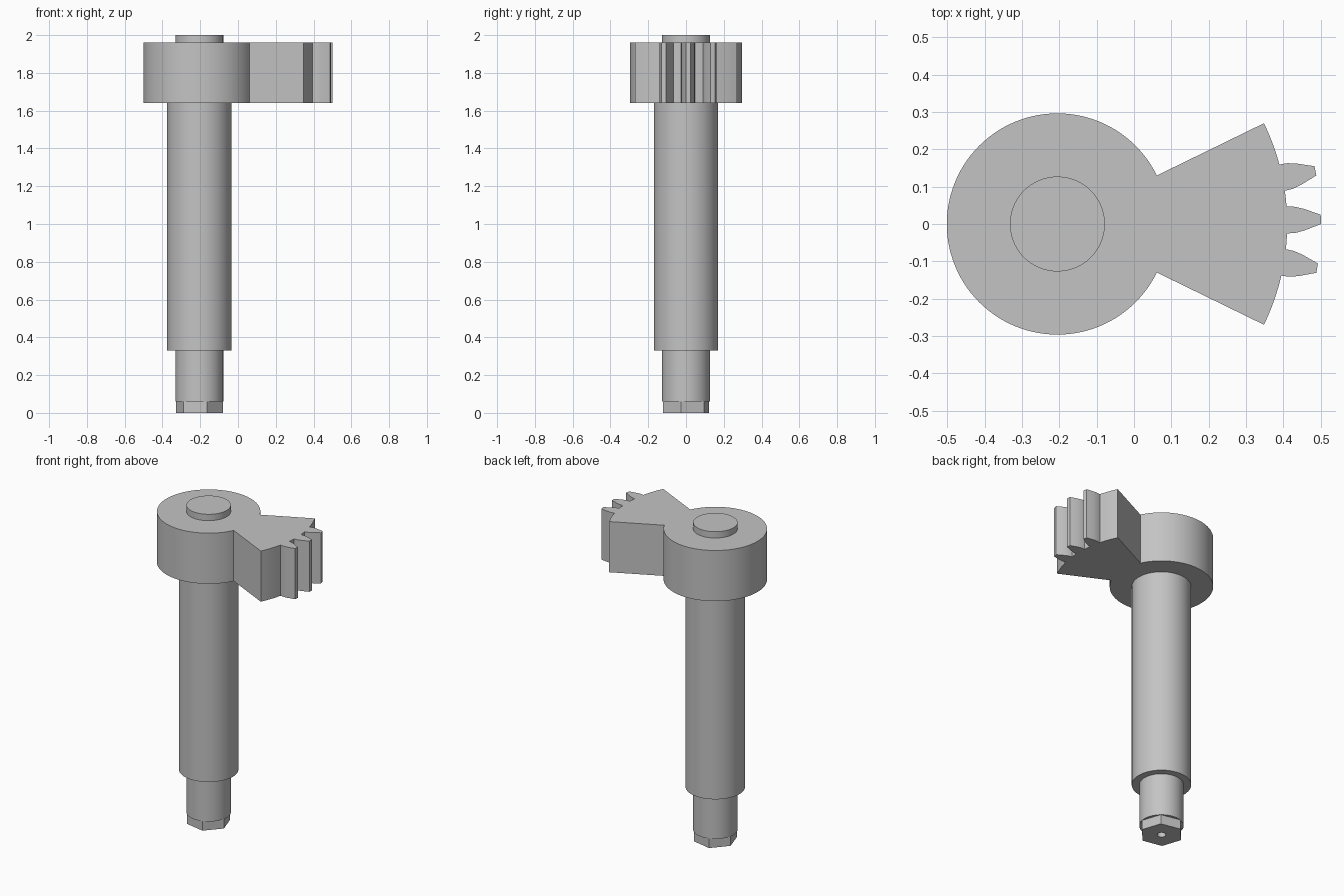
import bpy
import bmesh
from math import sin, cos, radians, pi

if "Cube" in bpy.data.objects:
    bpy.data.objects.remove(bpy.data.objects["Cube"], do_unlink=True)

AXIS_X = -0.205

steel = bpy.data.materials.new("plain grey")
steel.use_nodes = True
GREY = (0.55, 0.55, 0.55, 1)
steel.diffuse_color = GREY
steel.node_tree.nodes["Principled BSDF"].inputs["Base Color"].default_value = GREY


def polar(radius, angle):
    return radius * cos(angle), radius * sin(angle)


def arc(radius, start, end, steps):
    return [polar(radius, start + (end - start) * i / steps) for i in range(steps + 1)]


def finish(name, bm):
    """Turn a bmesh into a shaded object placed on the shaft axis."""
    bmesh.ops.remove_doubles(bm, verts=bm.verts, dist=1e-5)
    bmesh.ops.recalc_face_normals(bm, faces=bm.faces)
    mesh = bpy.data.meshes.new(name)
    bm.to_mesh(mesh)
    bm.free()
    mesh.materials.append(steel)
    obj = bpy.data.objects.new(name, mesh)
    obj.location.x = AXIS_X
    bpy.context.collection.objects.link(obj)
    bpy.ops.object.select_all(action="DESELECT")
    obj.select_set(True)
    bpy.context.view_layer.objects.active = obj
    bpy.ops.object.shade_smooth_by_angle(angle=radians(20))
    return obj


def prism(name, loops, z0, z1):
    """Extrude an outline upward; any further loops become holes."""
    bm = bmesh.new()
    edges = []
    for loop in loops:
        verts = [bm.verts.new((x, y, z0)) for x, y in loop]
        edges += [bm.edges.new((verts[i - 1], verts[i])) for i in range(len(verts))]
    if len(loops) == 1:
        faces = [bm.faces.new(verts)]
    else:
        filled = bmesh.ops.triangle_fill(bm, edges=edges, use_beauty=True)
        faces = [f for f in filled["geom"] if isinstance(f, bmesh.types.BMFace)]
    top = bmesh.ops.extrude_face_region(bm, geom=faces, use_keep_orig=True)["geom"]
    bmesh.ops.translate(bm, vec=(0, 0, z1 - z0),
                        verts=[v for v in top if isinstance(v, bmesh.types.BMVert)])
    return finish(name, bm)


def lathe(name, profile, steps=96):
    """Spin a radius/height profile around the vertical axis."""
    bm = bmesh.new()
    verts = [bm.verts.new((r, 0, z)) for r, z in profile]
    edges = [bm.edges.new(pair) for pair in zip(verts, verts[1:])]
    bmesh.ops.spin(bm, geom=verts + edges, cent=(0, 0, 0), axis=(0, 0, 1),
                   angle=2 * pi, steps=steps)
    return finish(name, bm)


# Stepped shaft: lower journal, main body, and the stub through the hub
lathe("shaft", [(0, 0.06), (0.127, 0.06), (0.127, 0.33), (0.17, 0.33),
                (0.17, 1.65), (0.127, 1.65), (0.127, 2.0), (0, 2.0)])

# Hexagonal end with a small centre hole
hexagon = [polar(0.127, radians(-11.6 + 60 * i)) for i in range(6)]
hole = [polar(0.025, 2 * pi * i / 24) for i in range(24)]
prism("hex_end", [hexagon, hole], 0, 0.06)

# Round hub with a toothed sector, drawn as one outline
HALF = radians(26)
ROOT = 0.615
PITCH = radians(10.65)
TILT = radians(1.0)
FLANK = [(0.612, 0.036), (0.636, 0.035), (0.66, 0.029), (0.682, 0.021), (0.705, 0.0125)]

outline = arc(0.296, HALF, 2 * pi - HALF, 96)
start = -HALF
for k in (-1, 0, 1):
    mid = TILT + k * PITCH
    gap = 0.036 / ROOT
    outline += arc(ROOT, start, mid - gap, 5)
    tooth = [(r, -w) for r, w in FLANK] + [(r, w) for r, w in reversed(FLANK)]
    outline += [(r * cos(mid) - w * sin(mid), r * sin(mid) + w * cos(mid))
                for r, w in tooth]
    start = mid + gap
outline += arc(ROOT, start, HALF, 5)
prism("sector_gear", [outline], 1.64, 1.96)
